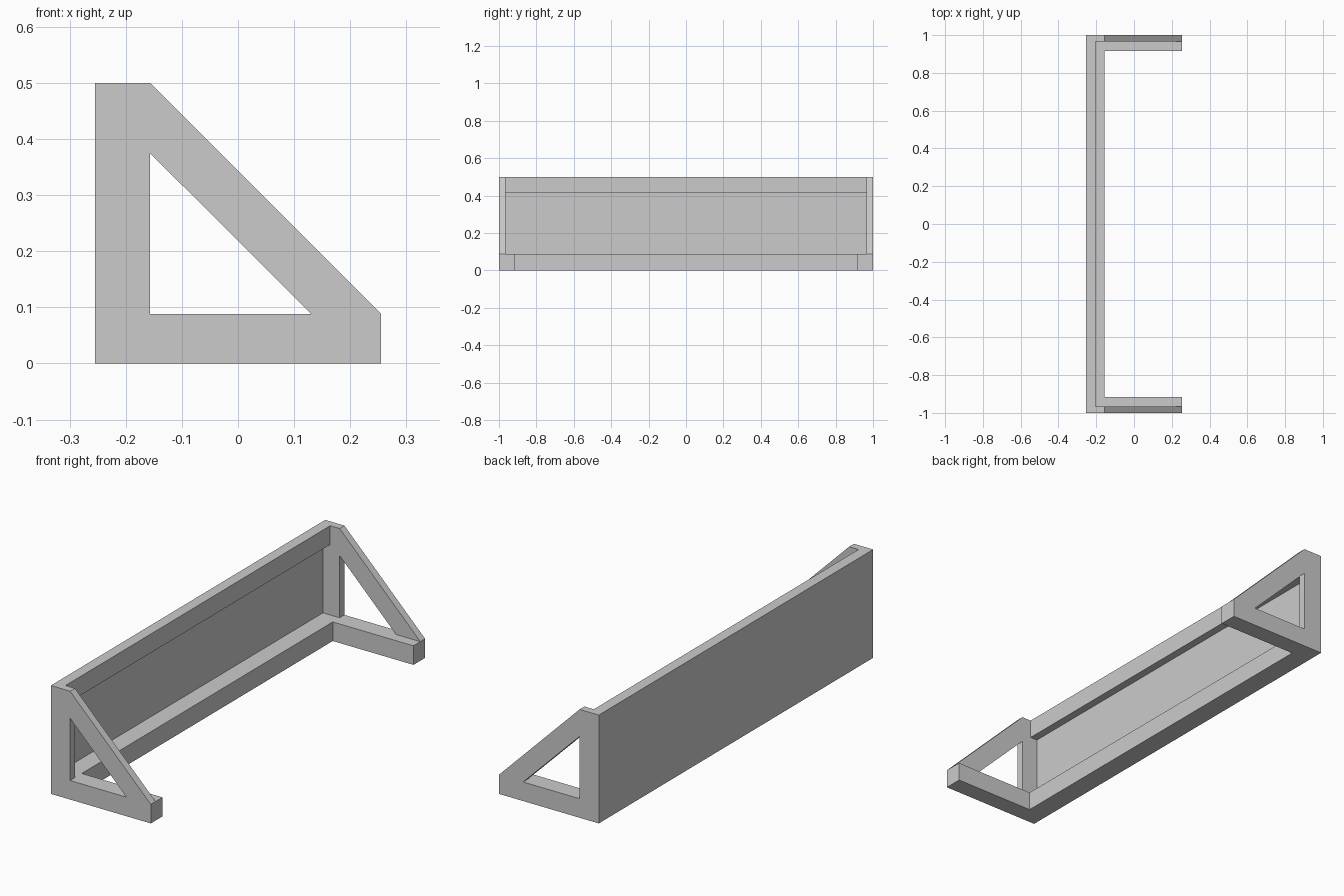
import bpy, bmesh
from mathutils import Vector

if "Cube" in bpy.data.objects:
    bpy.data.objects.remove(bpy.data.objects["Cube"])


def prism(name, pts, place, start, end):
    """Extrude a flat outline from start to end; place maps (u, v, depth) to xyz."""
    bm = bmesh.new()
    base = bm.faces.new([bm.verts.new(place(u, v, start)) for u, v in pts])
    new = bmesh.ops.extrude_face_region(bm, geom=[base])["geom"]
    shift = Vector(place(0, 0, end)) - Vector(place(0, 0, start))
    bmesh.ops.translate(bm, vec=shift,
                        verts=[g for g in new if isinstance(g, bmesh.types.BMVert)])
    bmesh.ops.recalc_face_normals(bm, faces=bm.faces)
    mesh = bpy.data.meshes.new(name)
    bm.to_mesh(mesh)
    bm.free()
    obj = bpy.data.objects.new(name, mesh)
    bpy.context.collection.objects.link(obj)
    return obj


def along_y(u, v, d):
    return (u, d, v)


def along_z(u, v, d):
    return (u, v, d)


BACK, FRONT, POST = -0.255, 0.255, -0.157   # depth positions in x
BASE, TOP = 0.088, 0.5                      # heights
END, INNER, FOOT = 1.0, 0.965, 0.915        # positions along the length

# U-shaped base: long rear rail with a foot at each end
prism("base_frame", [(BACK, -END), (FRONT, -END), (FRONT, -FOOT), (POST, -FOOT),
                     (POST, FOOT), (FRONT, FOOT), (FRONT, END), (BACK, END)],
      along_z, 0, BASE)

# End brackets: upright post plus diagonal brace standing on the feet
bracket = [(BACK, BASE), (POST, BASE), (POST, 0.375), (0.131, BASE),
           (FRONT, BASE), (POST, TOP), (BACK, TOP)]
for side, label in ((-1, "front"), (1, "rear")):
    prism(label + "_end_bracket", bracket, along_y, side * INNER, side * END)

# Thin back panel with the thicker rail along its top edge
prism("back_panel_and_top_rail",
      [(BACK, BASE), (-0.242, BASE), (-0.242, 0.413), (-0.205, 0.413),
       (-0.205, TOP), (BACK, TOP)], along_y, -INNER, INNER)
